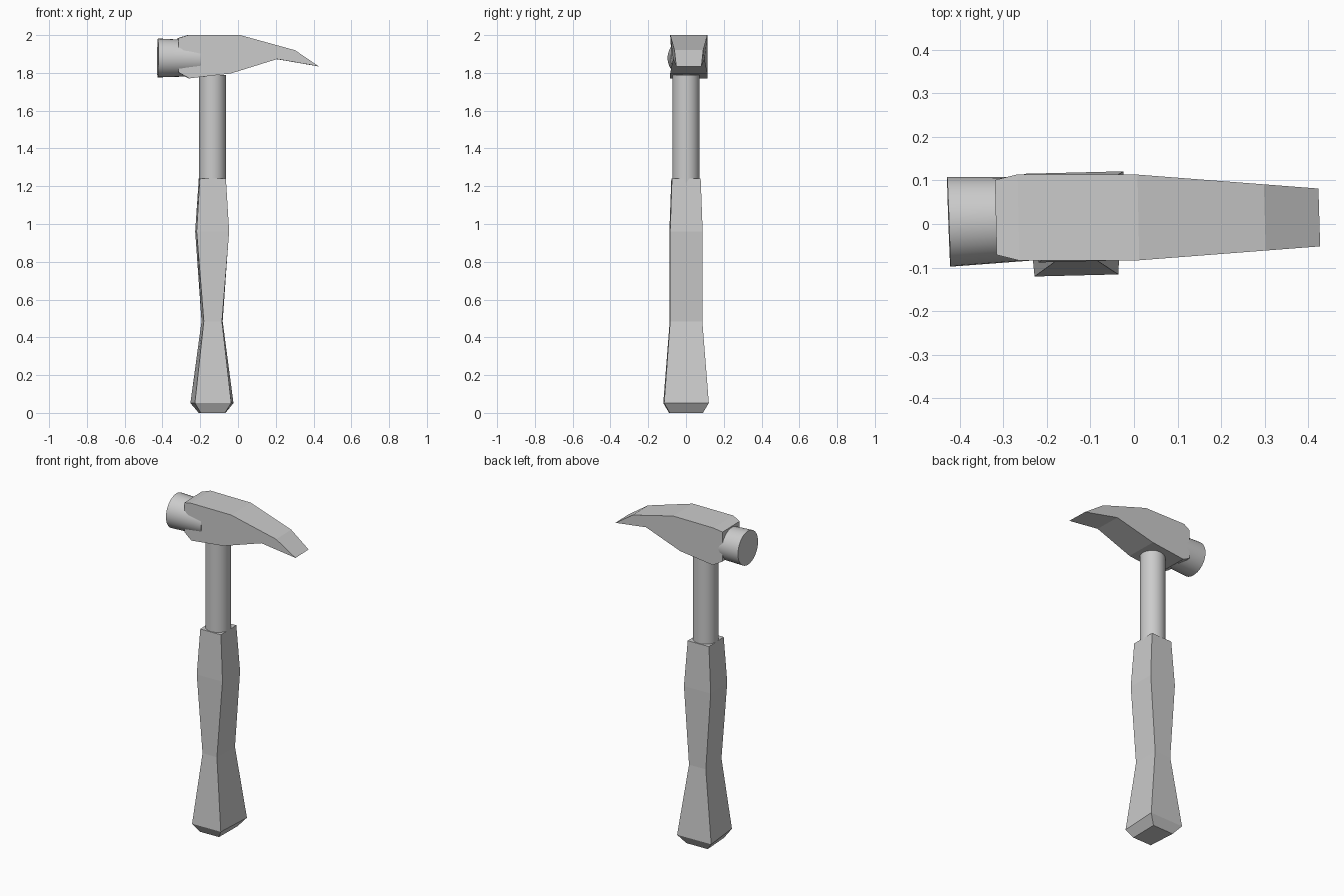
import bpy, bmesh, math
from mathutils import Vector

cube = bpy.data.objects.get("Cube")
if cube:
    bpy.data.objects.remove(cube, do_unlink=True)

grey = bpy.data.materials.new("plain grey")
grey.use_nodes = True
colour = (0.6, 0.6, 0.6, 1)
grey.diffuse_color = colour
grey.node_tree.nodes["Principled BSDF"].inputs["Base Color"].default_value = colour


def loft(name, rings, smooth=False):
    """Skin matching rings of points and cap both ends."""
    bm = bmesh.new()
    loops = [[bm.verts.new(p) for p in ring] for ring in rings]
    for low, high in zip(loops, loops[1:]):
        for i in range(len(low)):
            j = (i + 1) % len(low)
            bm.faces.new((low[i], low[j], high[j], high[i]))
    bm.faces.new(loops[0])
    bm.faces.new(loops[-1])
    bmesh.ops.recalc_face_normals(bm, faces=bm.faces)
    mesh = bpy.data.meshes.new(name)
    bm.to_mesh(mesh)
    bm.free()
    mesh.materials.append(grey)
    obj = bpy.data.objects.new(name, mesh)
    bpy.context.collection.objects.link(obj)
    if smooth:
        bpy.ops.object.select_all(action='DESELECT')
        obj.select_set(True)
        bpy.context.view_layer.objects.active = obj
        bpy.ops.object.shade_smooth_by_angle(angle=math.radians(40))
    return obj


def round_bar(name, start, end, r_start, r_end, sides=32):
    """Tapered round bar between two points."""
    start, end = Vector(start), Vector(end)
    turn = (end - start).to_track_quat('Z', 'Y')
    angles = [math.tau * i / sides for i in range(sides)]
    rings = [[c + turn @ Vector((r * math.cos(a), r * math.sin(a), 0)) for a in angles]
             for c, r in ((start, r_start), (end, r_end))]
    return loft(name, rings, smooth=True)


# Head with claw: side outline, narrowed towards both ends
outline = [(-.317, 1.984), (-.265, 2.0), (.01, 2.0), (.30, 1.92), (.425, 1.835),
           (.205, 1.873), (-.04, 1.797), (-.26, 1.771), (-.317, 1.803)]


def half_width(x):
    if x < -.3:
        return .086
    return .099 - max(0, x) * .077


loft("claw_head", [[(x - side * .002, .015 + side * half_width(x), z) for x, z in outline]
                   for side in (-1, 1)])

# Round striking face
round_bar("striking_face", (-.425, .005, 1.879), (-.2, .013, 1.877), .103, .094)

# Shaft
round_bar("shaft", (-.135, 0, 1.15), (-.135, 0, 1.79), .0715, .0715)

# Grip: slightly turned four-sided sections (z, half width front, half width back, half depth)
sections = [(0, .064, .071, .088), (.052, .096, .114, .118), (.485, .048, .056, .085),
            (.96, .086, .0895, .086), (1.24, .069, .071, .076)]
twist = .025
loft("grip", [[(-.135 + x - y * twist, y + x * twist, z)
               for x, y in ((-f, -d), (f, -d), (b, d), (-b, d))]
              for z, f, b, d in sections])
